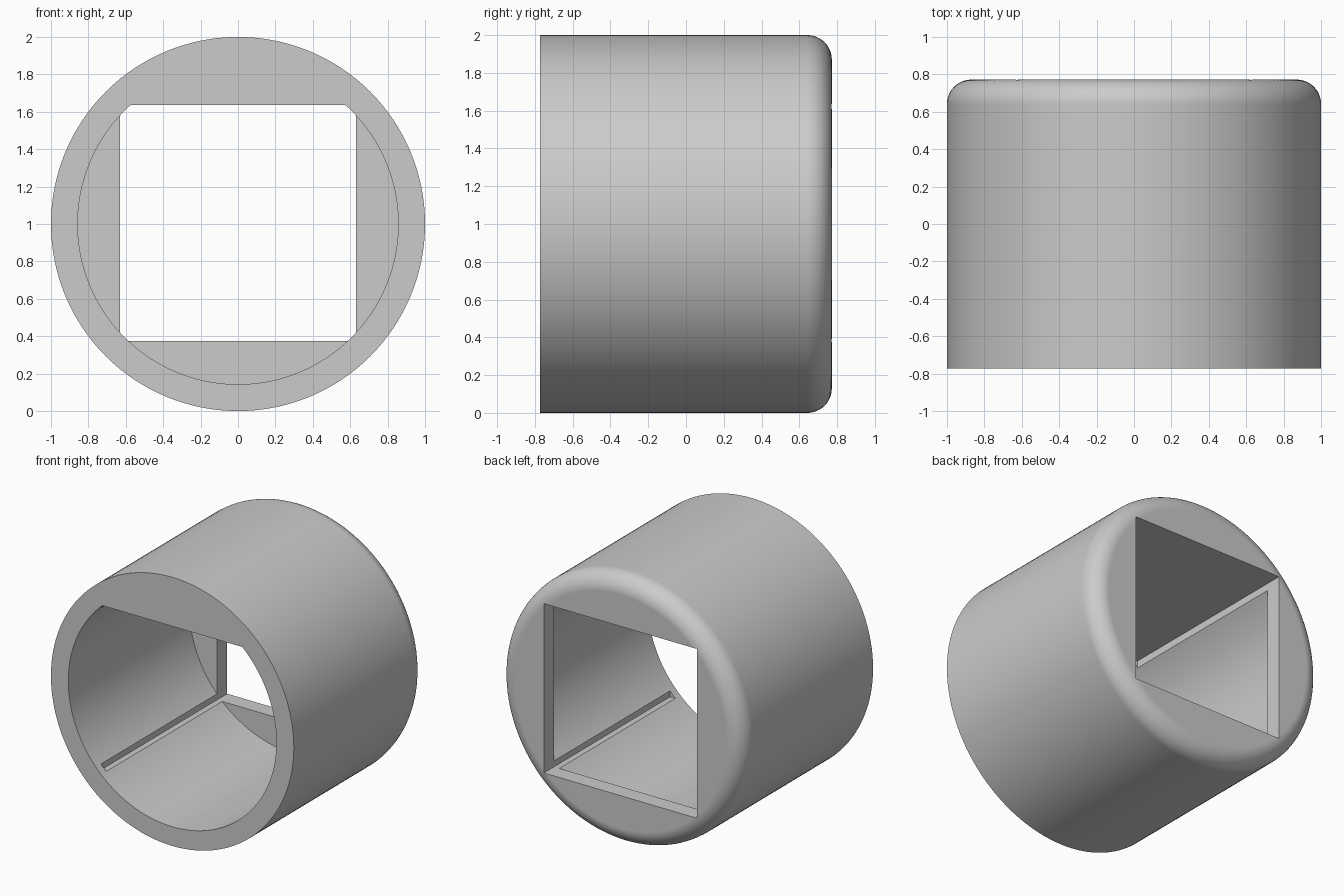
import bpy, bmesh, math

cube = bpy.data.objects.get("Cube")
if cube:
    bpy.data.objects.remove(cube, do_unlink=True)

RADIUS, HALF_LEN, FILLET = 1.0, 0.772, 0.13
BORE, HOLE, WALL, LIP = 0.857, 0.63, 0.12, 0.06
AXIS_Z, HOLE_Z = 1.0, 1.005
CEILING = HOLE_Z + HOLE
SEGMENTS = 128

grey = bpy.data.materials.new("plain grey")
grey.use_nodes = True
colour = (0.6, 0.6, 0.6, 1)
grey.diffuse_color = colour
grey.node_tree.nodes["Principled BSDF"].inputs["Base Color"].default_value = colour


def loft(name, rings):
    """Closed solid through matching rings of points, capped at both ends."""
    bm = bmesh.new()
    loops = [[bm.verts.new(p) for p in ring] for ring in rings]
    n = len(loops[0])
    for a, b in zip(loops, loops[1:]):
        for i in range(n):
            j = (i + 1) % n
            bm.faces.new((a[i], a[j], b[j], b[i]))
    bm.faces.new(loops[0])
    bm.faces.new(loops[-1])
    bmesh.ops.recalc_face_normals(bm, faces=bm.faces[:])
    mesh = bpy.data.meshes.new(name)
    bm.to_mesh(mesh)
    bm.free()
    mesh.materials.append(grey)
    obj = bpy.data.objects.new(name, mesh)
    bpy.context.collection.objects.link(obj)
    return obj


def circle(r, y):
    steps = [math.tau * i / SEGMENTS for i in range(SEGMENTS)]
    return [(r * math.cos(t), y, AXIS_Z + r * math.sin(t)) for t in steps]


def bore_section(y):
    """Round bore with a flat ceiling."""
    start = math.asin((CEILING - AXIS_Z) / BORE)
    sweep = math.pi + 2 * start
    steps = [math.pi - start + sweep * i / SEGMENTS for i in range(SEGMENTS + 1)]
    return [(BORE * math.cos(t), y, AXIS_Z + BORE * math.sin(t)) for t in steps]


def square(y):
    return [(sx * HOLE, y, HOLE_Z + sz * HOLE)
            for sx, sz in ((-1, -1), (1, -1), (1, 1), (-1, 1))]


# Outer barrel with a rounded back rim
rings = [circle(RADIUS, -HALF_LEN)]
for i in range(13):
    a = math.pi / 2 * i / 12
    rings.append(circle(RADIUS - FILLET + FILLET * math.cos(a),
                        HALF_LEN - FILLET + FILLET * math.sin(a)))
sleeve = loft("sleeve", rings)

# Square passage through the back wall, and the bore from the front
cutters = [
    loft("square_cutter", [square(-HALF_LEN + LIP), square(HALF_LEN + 0.2)]),
    loft("bore_cutter", [bore_section(-HALF_LEN - 0.2),
                         bore_section(HALF_LEN - WALL)]),
]
for cutter in cutters:
    cutter.hide_render = True
    mod = sleeve.modifiers.new(cutter.name, "BOOLEAN")
    mod.operation = "DIFFERENCE"
    mod.solver = "EXACT"
    mod.object = cutter

# Bake the cuts, then drop the cutters
depsgraph = bpy.context.evaluated_depsgraph_get()
baked = bpy.data.meshes.new_from_object(sleeve.evaluated_get(depsgraph))
sleeve.modifiers.clear()
sleeve.data = baked
for cutter in cutters:
    bpy.data.objects.remove(cutter, do_unlink=True)

# Smooth curved walls, crisp edges, even flat faces
bpy.ops.object.select_all(action="DESELECT")
sleeve.select_set(True)
bpy.context.view_layer.objects.active = sleeve
bpy.ops.object.shade_smooth_by_angle(angle=math.radians(25))
weighted = sleeve.modifiers.new("even_normals", "WEIGHTED_NORMAL")
weighted.keep_sharp = True
